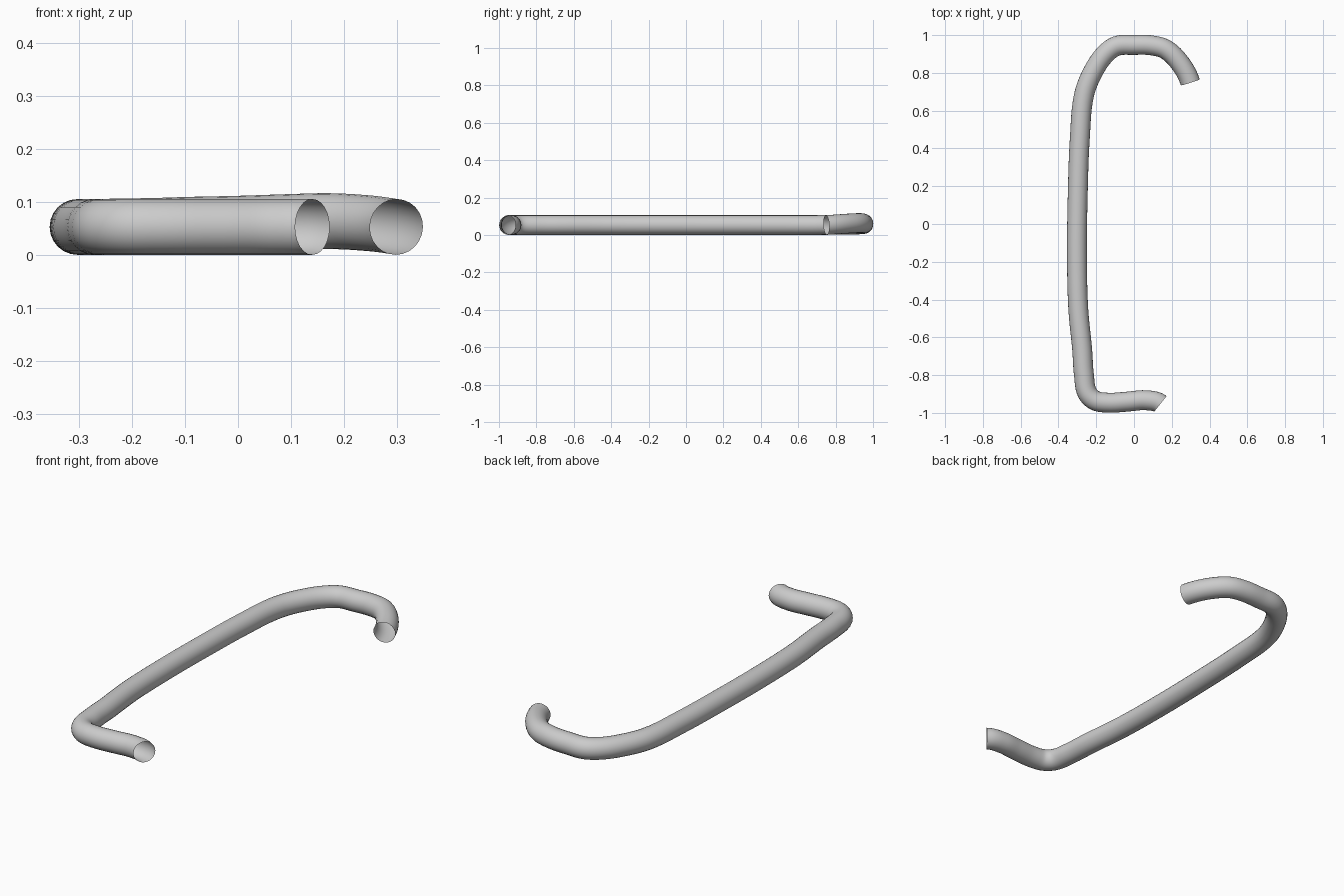
import bpy
from mathutils import Vector

if "Cube" in bpy.data.objects:
    bpy.data.objects.remove(bpy.data.objects["Cube"])

R = 0.0525
# Centre line of the bent tube, from the hooked end to the short leg
path = [
    (0.298, 0.750, 0.053), (0.245, 0.850, 0.060), (0.167, 0.925, 0.064),
    (0.090, 0.946, 0.062), (0.000, 0.948, 0.059), (-0.093, 0.942, 0.057),
    (-0.155, 0.897, 0.055), (-0.220, 0.800, 0.054), (-0.263, 0.690, 0.053),
    (-0.287, 0.450, 0.053), (-0.298, 0.150, 0.053), (-0.302, -0.150, 0.053),
    (-0.295, -0.450, 0.053), (-0.274, -0.670, 0.053), (-0.265, -0.800, 0.053),
    (-0.247, -0.895, 0.053), (-0.207, -0.934, 0.053), (-0.140, -0.946, 0.053),
    (-0.030, -0.940, 0.053), (0.060, -0.933, 0.053), (0.140, -0.952, 0.053),
]

curve = bpy.data.curves.new("bent_tube", 'CURVE')
curve.dimensions = '3D'
curve.twist_mode = 'Z_UP'
curve.resolution_u = 6
curve.bevel_depth = R
curve.bevel_resolution = 10
curve.use_fill_caps = False
spline = curve.splines.new('BEZIER')
spline.bezier_points.add(len(path) - 1)

# Smooth handles along the run, set by the neighbouring points
pts = [Vector(p) for p in path]
last = len(pts) - 1
for i, p in enumerate(pts):
    if i == 0:
        t = Vector((-0.3, 0.95, 0.05))      # angled cut of the hook end
    elif i == last:
        t = Vector((0.78, -0.62, 0))        # angled cut of the leg end
    else:
        t = (pts[i] - pts[i - 1]).normalized() + (pts[i + 1] - pts[i]).normalized()
    t.normalize()
    before = (p - pts[max(i - 1, 0)]).length / 3
    after = (pts[min(i + 1, last)] - p).length / 3
    b = spline.bezier_points[i]
    b.handle_left_type = b.handle_right_type = 'FREE'
    b.co = p
    b.handle_left = p - t * (before or after)
    b.handle_right = p + t * (after or before)

# Turn into an open-ended mesh tube
tube = bpy.data.objects.new("bent_tube", curve)
bpy.context.collection.objects.link(tube)
bpy.context.view_layer.objects.active = tube
tube.select_set(True)
bpy.ops.object.convert(target='MESH')
bpy.ops.object.shade_smooth()
